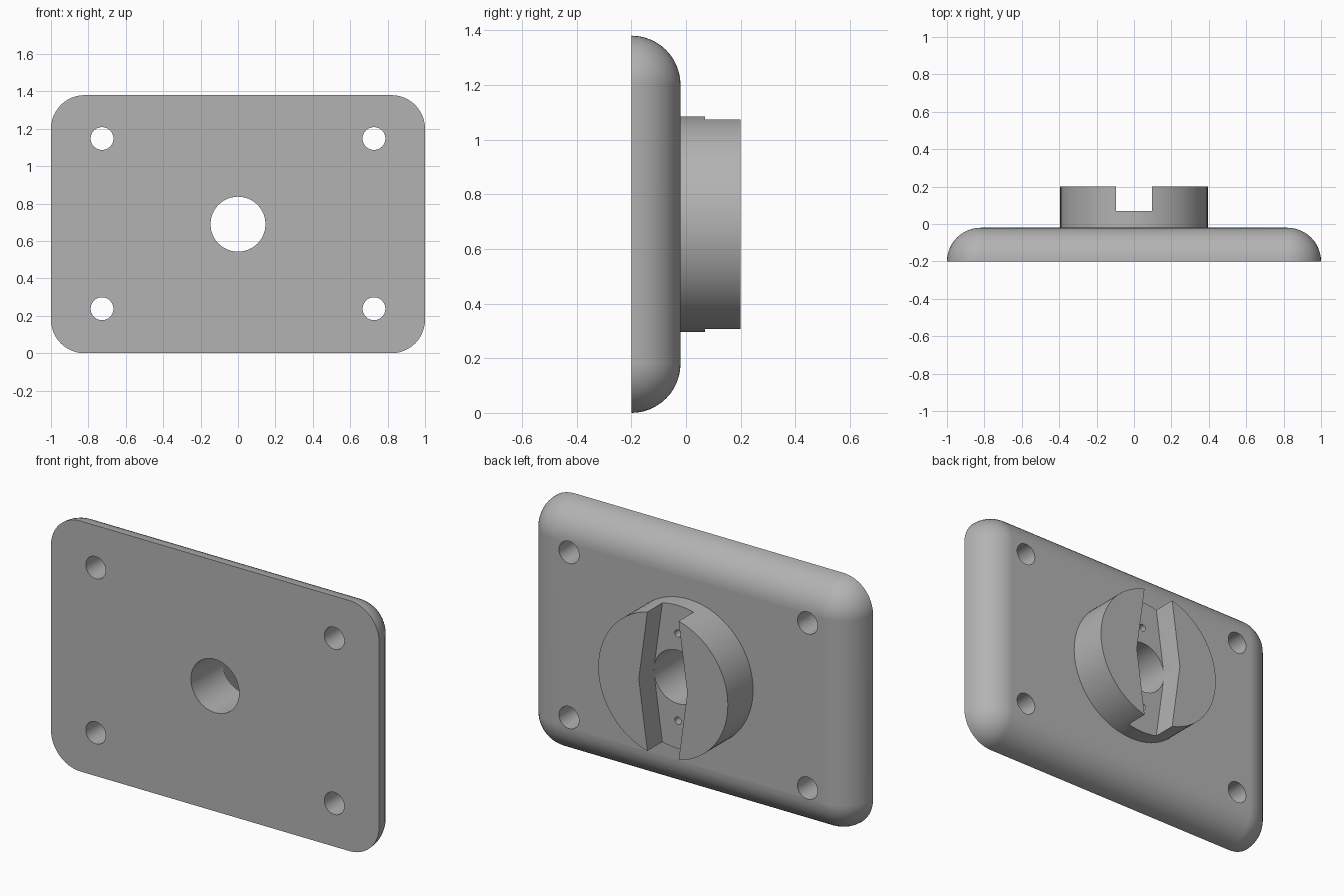
import bpy, bmesh
from math import sin, cos, pi, radians

if "Cube" in bpy.data.objects:
    bpy.data.objects.remove(bpy.data.objects["Cube"], do_unlink=True)

WIDTH, HEIGHT = 2.0, 1.38
MID = HEIGHT / 2
FRONT, FACE, BACK = -0.2, -0.02, 0.2     # plate front, plate back, boss end
ROUND = FACE - FRONT                     # corner and edge radius
SLOT_FLOOR = 0.07

grey = bpy.data.materials.new("plain_grey")
grey.use_nodes = True
colour = (0.45, 0.45, 0.45, 1)
grey.diffuse_color = colour
grey.node_tree.nodes["Principled BSDF"].inputs["Base Color"].default_value = colour


def solid(name, rings):
    """Closed solid skinned through matching rings of points."""
    bm = bmesh.new()
    loops = [[bm.verts.new(p) for p in ring] for ring in rings]
    n = len(loops[0])
    for a, b in zip(loops, loops[1:]):
        for i in range(n):
            j = (i + 1) % n
            bm.faces.new((a[i], a[j], b[j], b[i]))
    bm.faces.new(loops[0])
    bm.faces.new(loops[-1])
    bmesh.ops.remove_doubles(bm, verts=bm.verts, dist=1e-5)
    bmesh.ops.recalc_face_normals(bm, faces=bm.faces)
    mesh = bpy.data.meshes.new(name)
    bm.to_mesh(mesh)
    bm.free()
    mesh.materials.append(grey)
    obj = bpy.data.objects.new(name, mesh)
    bpy.context.collection.objects.link(obj)
    return obj


def cylinder(name, x, z, r, y0, y1, sides):
    turn = [2 * pi * i / sides for i in range(sides)]
    return solid(name, [[(x + r * cos(a), y, z + r * sin(a)) for a in turn]
                        for y in (y0, y1)])


def rounded_ring(y, r, steps=12):
    """Rounded rectangle whose corner centres stay fixed."""
    cx, cz = WIDTH / 2 - ROUND, MID - ROUND
    ring = []
    for k, (sx, sz) in enumerate(((1, 1), (-1, 1), (-1, -1), (1, -1))):
        for i in range(steps + 1):
            a = (k + i / steps) * pi / 2
            ring.append((sx * cx + r * cos(a), y, MID + sz * cz + r * sin(a)))
    return ring


def combine(target, tool, operation):
    bpy.context.view_layer.objects.active = target
    mod = target.modifiers.new(operation.title(), 'BOOLEAN')
    mod.operation = operation
    mod.solver = 'EXACT'
    mod.object = tool
    bpy.ops.object.modifier_apply(modifier=mod.name)
    bpy.data.objects.remove(tool, do_unlink=True)


# Plate with a quarter-round edge towards the back
arc = [i * pi / 24 for i in range(13)]
plate = solid("mounting_plate",
              [rounded_ring(FRONT + ROUND * sin(a), ROUND * cos(a)) for a in arc])

# Round boss on the back
combine(plate, cylinder("boss", 0, MID, 0.395, FACE - 0.05, BACK, 72), 'UNION')

# Centre bore
combine(plate, cylinder("bore", 0, MID, 0.147, FRONT - 0.1, SLOT_FLOOR + 0.005, 48),
        'DIFFERENCE')

# Vertical slot, widest at the middle
outline = ((0.086, 0.45), (0.148, 0), (0.086, -0.45),
           (-0.086, -0.45), (-0.148, 0), (-0.086, 0.45))
combine(plate, solid("slot", [[(x, y, MID + z) for x, z in outline]
                              for y in (SLOT_FLOOR, BACK + 0.1)]), 'DIFFERENCE')

for sz in (-1, 1):
    # Corner screw holes
    for sx in (-1, 1):
        combine(plate, cylinder("screw_hole", sx * 0.727, MID + 0.003 + sz * 0.455,
                                0.061, FRONT - 0.1, FACE + 0.1, 32), 'DIFFERENCE')
    # Blind pilot holes in the slot floor
    combine(plate, cylinder("pilot_hole", 0, MID + sz * 0.24, 0.02,
                            FACE - 0.06, SLOT_FLOOR + 0.05, 20), 'DIFFERENCE')

# Smooth shading with crisp edges
bpy.ops.object.select_all(action='DESELECT')
plate.select_set(True)
bpy.context.view_layer.objects.active = plate
bpy.ops.object.shade_smooth_by_angle(angle=radians(30))
normals = plate.modifiers.new("Weighted Normal", 'WEIGHTED_NORMAL')
normals.keep_sharp = True
